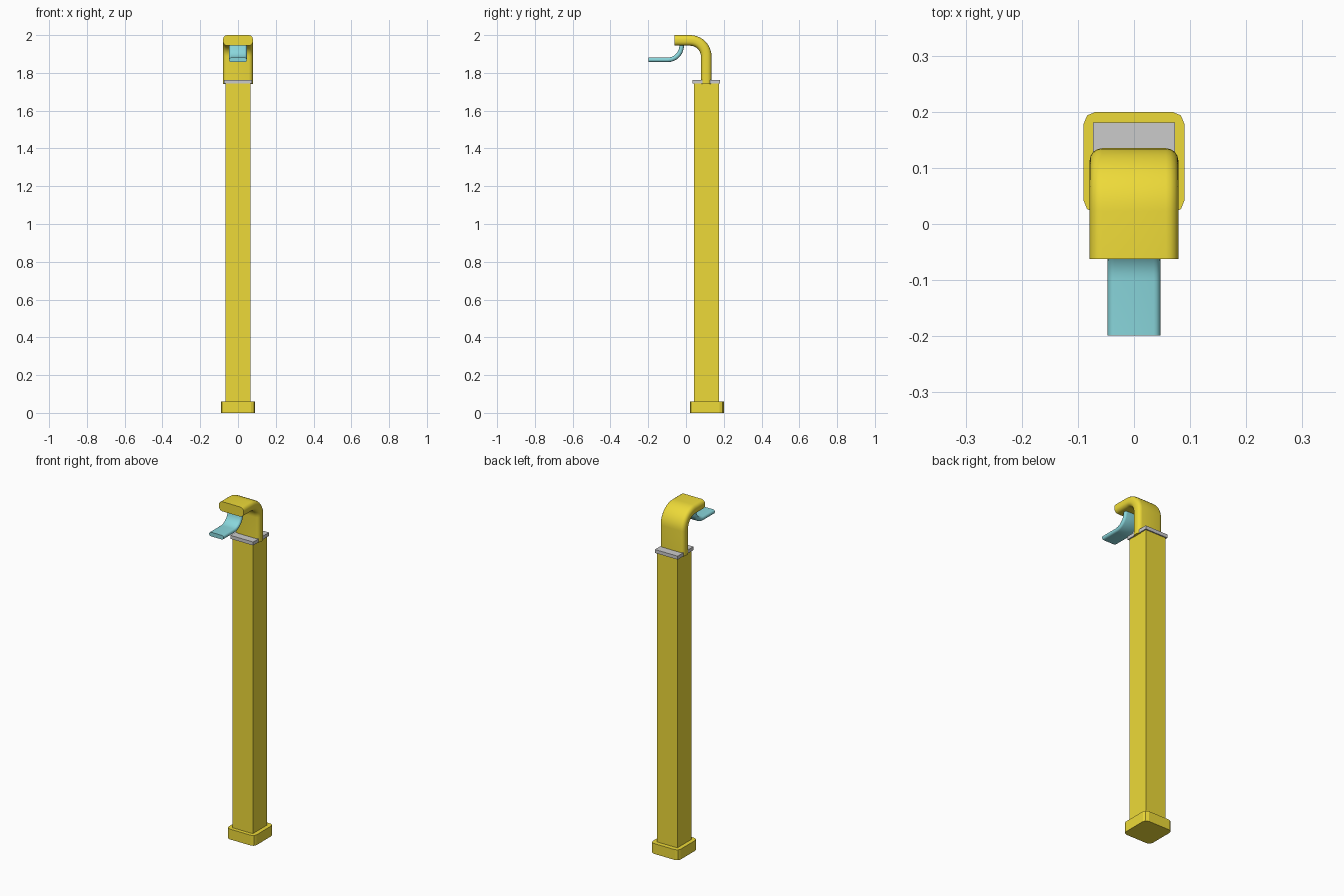
import bpy, bmesh, math
from mathutils import Vector

if "Cube" in bpy.data.objects:
    bpy.data.objects.remove(bpy.data.objects["Cube"])


def material(name, rgb):
    m = bpy.data.materials.new(name)
    m.diffuse_color = (*rgb, 1)
    m.use_nodes = True
    m.node_tree.nodes["Principled BSDF"].inputs["Base Color"].default_value = m.diffuse_color
    return m


yellow = material("yellow_paint", (0.85, 0.70, 0.04))
teal = material("water_teal", (0.25, 0.67, 0.71))


def rounded_rect(hw, hh, r, seg):
    pts = []
    for k, (sx, sy) in enumerate([(1, 1), (-1, 1), (-1, -1), (1, -1)]):
        for i in range(seg + 1):
            a = math.pi / 2 * (k + i / seg)
            pts.append((sx * (hw - r) + r * math.cos(a), sy * (hh - r) + r * math.sin(a)))
    return pts


def sweep(name, path, section, mat, smooth=True):
    """Sweep a section (x, normal) along a path of (y, z) points."""
    p = [Vector(q) for q in path]
    bm = bmesh.new()
    rings = []
    for i, c in enumerate(p):
        d0 = (p[i] - p[i - 1]).normalized() if i else (p[1] - p[0]).normalized()
        d1 = (p[i + 1] - p[i]).normalized() if i < len(p) - 1 else d0
        t = (d0 + d1).normalized()
        n = Vector((-t.y, t.x)) / max(t.dot(d0), 0.5)
        rings.append([bm.verts.new((x, c.x + n.x * h, c.y + n.y * h)) for x, h in section])
    for a, b in zip(rings, rings[1:]):
        for j in range(len(a)):
            k = (j + 1) % len(a)
            bm.faces.new((a[j], a[k], b[k], b[j]))
    bm.faces.new(rings[0])
    bm.faces.new(rings[-1])
    bmesh.ops.recalc_face_normals(bm, faces=bm.faces)
    me = bpy.data.meshes.new(name)
    bm.to_mesh(me)
    bm.free()
    ob = bpy.data.objects.new(name, me)
    bpy.context.collection.objects.link(ob)
    me.materials.append(mat)
    if smooth:
        bpy.ops.object.select_all(action='DESELECT')
        ob.select_set(True)
        bpy.context.view_layer.objects.active = ob
        bpy.ops.object.shade_smooth_by_angle(angle=math.radians(40))
    return ob


def box(name, half, y, z0, z1, mat=None):
    bpy.ops.mesh.primitive_cube_add(size=1, location=(0, y, (z0 + z1) / 2))
    ob = bpy.context.object
    ob.name = name
    ob.scale = (2 * half, 2 * half, z1 - z0)
    bpy.ops.object.transform_apply(location=False, rotation=False, scale=True)
    if mat:
        ob.data.materials.append(mat)
    return ob


def arc(cy, cz, r, a0, a1, n):
    return [(cy + r * math.cos(math.radians(a0 + (a1 - a0) * i / n)),
             cz + r * math.sin(math.radians(a0 + (a1 - a0) * i / n))) for i in range(n + 1)]


# Foot with rounded vertical corners
sweep("base", [(0.11, 0), (0.11, 0.06)], rounded_rect(0.09, 0.09, 0.022, 2), yellow, False)

# Square post and grey top plate
box("post", 0.066, 0.108, 0.06, 1.745, yellow)
box("top_plate", 0.073, 0.108, 1.743, 1.763)

# Flat bent spout
bend = arc(0.022, 1.887, 0.085, 0, 90, 10)
sweep("spout", [(0.107, 1.742)] + bend + [(-0.062, 1.972)],
      rounded_rect(0.079, 0.028, 0.022, 4), yellow)

# Water stream: out of the spout underside, curving forward
curve = arc(-0.098, 1.944, 0.075, -90, -20, 8)
sweep("water_stream", [(-0.199, 1.869)] + curve + [(-0.018, 1.96)],
      rounded_rect(0.047, 0.012, 0.0118, 4), teal)
